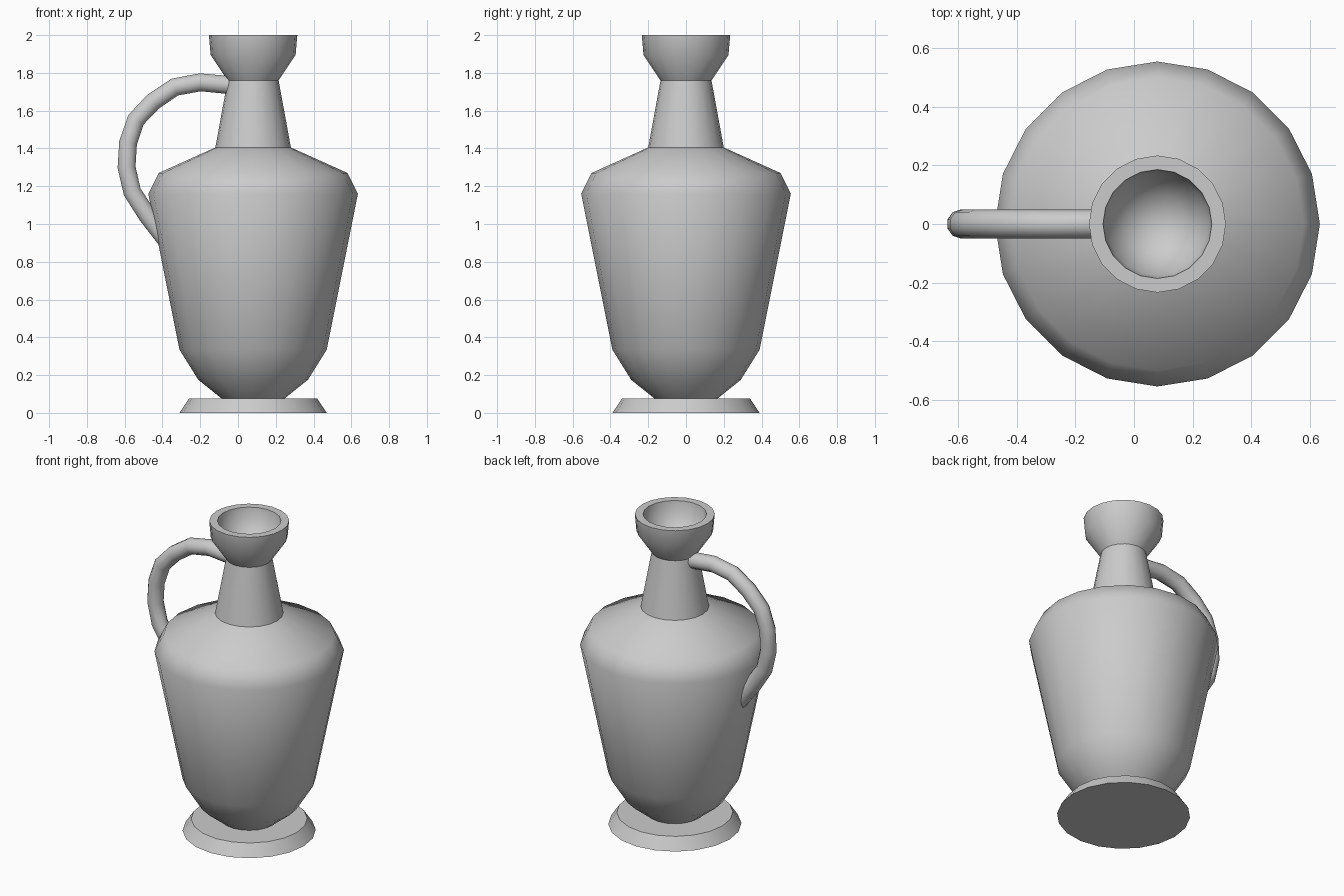
import bpy, bmesh, math

if "Cube" in bpy.data.objects:
    bpy.data.objects.remove(bpy.data.objects["Cube"])

AXIS_X = 0.08
SIDES = 20


def lathe(name, profile, angle=60):
    """Revolve (radius, z) points about the jug axis; radius 0 closes the end."""
    bm = bmesh.new()
    rings = []
    for r, z in profile:
        if r == 0:
            rings.append([bm.verts.new((AXIS_X, 0, z))] * SIDES)
        else:
            rings.append([bm.verts.new((AXIS_X + r * math.cos(math.tau * i / SIDES),
                                        r * math.sin(math.tau * i / SIDES), z))
                          for i in range(SIDES)])
    for a, b in zip(rings, rings[1:]):
        for i in range(SIDES):
            j = (i + 1) % SIDES
            corners = list(dict.fromkeys((a[i], a[j], b[j], b[i])))
            bm.faces.new(corners)
    mesh = bpy.data.meshes.new(name)
    bm.to_mesh(mesh)
    bm.free()
    ob = bpy.data.objects.new(name, mesh)
    bpy.context.collection.objects.link(ob)
    smooth(ob, angle)
    return ob


def smooth(ob, angle):
    bpy.ops.object.select_all(action='DESELECT')
    ob.select_set(True)
    bpy.context.view_layer.objects.active = ob
    bpy.ops.object.shade_smooth_by_angle(angle=math.radians(angle))


# Foot disc
lathe("foot", [(0, 0), (0.39, 0), (0.34, 0.075), (0.165, 0.075)], 40)
# Belly and shoulder
lathe("body", [(0.165, 0.075), (0.29, 0.175), (0.39, 0.335), (0.555, 1.16),
               (0.50, 1.27), (0.20, 1.405)])
# Tapering neck
lathe("neck", [(0.20, 1.405), (0.135, 1.76)])
# Cupped mouth with rim and hollow
lathe("mouth", [(0.135, 1.76), (0.225, 1.895), (0.234, 2.0), (0.186, 2.0),
                (0.175, 1.92), (0.10, 1.82), (0, 1.79)])

# Handle swept along a bent path
path = [(0.0, 1.725), (-0.06, 1.737), (-0.20, 1.75), (-0.335, 1.725), (-0.45, 1.647),
        (-0.54, 1.552), (-0.582, 1.43), (-0.59, 1.30), (-0.56, 1.17),
        (-0.48, 1.045), (-0.36, 0.89)]
curve = bpy.data.curves.new("handle", 'CURVE')
curve.dimensions = '3D'
curve.bevel_depth = 0.05
curve.bevel_resolution = 3
curve.use_fill_caps = True
spline = curve.splines.new('POLY')
spline.points.add(len(path) - 1)
for p, (x, z) in zip(spline.points, path):
    p.co = (x, 0, z, 1)
handle = bpy.data.objects.new("handle", curve)
bpy.context.collection.objects.link(handle)
bpy.ops.object.select_all(action='DESELECT')
handle.select_set(True)
bpy.context.view_layer.objects.active = handle
bpy.ops.object.convert(target='MESH')
smooth(bpy.context.view_layer.objects.active, 50)
